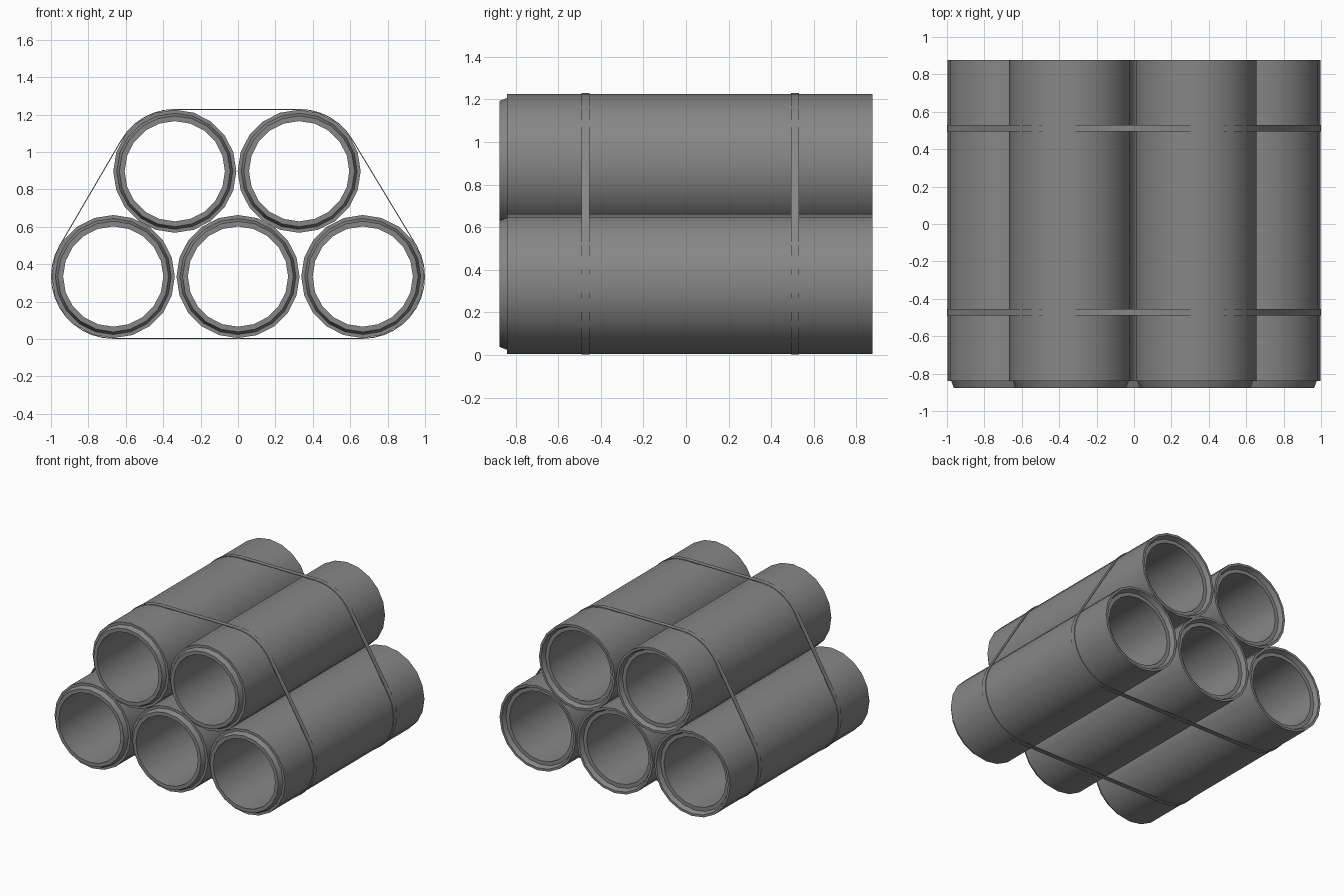
import bpy, bmesh
from math import sin, cos, pi, radians

if "Cube" in bpy.data.objects:
    bpy.data.objects.remove(bpy.data.objects["Cube"])

SIDES = 20
ROW0, ROW1 = 0.334, 0.897

dark = bpy.data.materials.new("dark_grey")
dark.diffuse_color = (0.24, 0.24, 0.24, 1)
dark.use_nodes = True
dark.node_tree.nodes["Principled BSDF"].inputs["Base Color"].default_value = dark.diffuse_color


def finish(bm, name):
    bmesh.ops.recalc_face_normals(bm, faces=bm.faces[:])
    me = bpy.data.meshes.new(name)
    bm.to_mesh(me)
    bm.free()
    me.materials.append(dark)
    ob = bpy.data.objects.new(name, me)
    bpy.context.collection.objects.link(ob)
    bpy.ops.object.select_all(action='DESELECT')
    ob.select_set(True)
    bpy.context.view_layer.objects.active = ob
    bpy.ops.object.shade_smooth_by_angle(angle=radians(30))
    return ob


def bridge(bm, rings):
    # closed chain of rings, each ring closed too
    n = len(rings[0])
    for a, b in zip(rings, rings[1:] + rings[:1]):
        for i in range(n):
            j = (i + 1) % n
            bm.faces.new((a[i], a[j], b[j], b[i]))


# pipe wall profile (radius, y): tapered spigot in front, matching socket behind
PROFILE = [(0.329, -0.84), (0.329, 0.877), (0.311, 0.877), (0.297, 0.842),
           (0.268, 0.842), (0.268, -0.877), (0.296, -0.877), (0.310, -0.84)]


def pipe(name, x, z):
    bm = bmesh.new()
    rings = [[bm.verts.new((x + r * cos(2 * pi * i / SIDES), y,
                            z + r * sin(2 * pi * i / SIDES)))
              for i in range(SIDES)] for r, y in PROFILE]
    bridge(bm, rings)
    return finish(bm, name)


def strap(name, y, width=0.036, r_out=0.333, r_in=0.328):
    # loop pulled tight round the four corner pipes
    corners = [(0.667, ROW0, -90, 30), (0.327, ROW1, 30, 90),
               (-0.338, ROW1, 90, 150), (-0.667, ROW0, 150, 270)]
    bm = bmesh.new()
    rings = []
    for r, dy in [(r_out, -0.5), (r_out, 0.5), (r_in, 0.5), (r_in, -0.5)]:
        rings.append([bm.verts.new((cx + r * cos(radians(a)), y + dy * width,
                                    cz + r * sin(radians(a))))
                      for cx, cz, a0, a1 in corners
                      for a in range(a0, a1 + 1, 10)])
    bridge(bm, rings)
    return finish(bm, name)


# bottom row of three, top row of two
for i, x in enumerate((-0.667, 0.0, 0.667)):
    pipe(f"bottom_pipe_{i + 1}", x, ROW0)
for i, x in enumerate((-0.338, 0.327)):
    pipe(f"top_pipe_{i + 1}", x, ROW1)

# two binding straps
strap("front_strap", -0.472)
strap("back_strap", 0.512)
